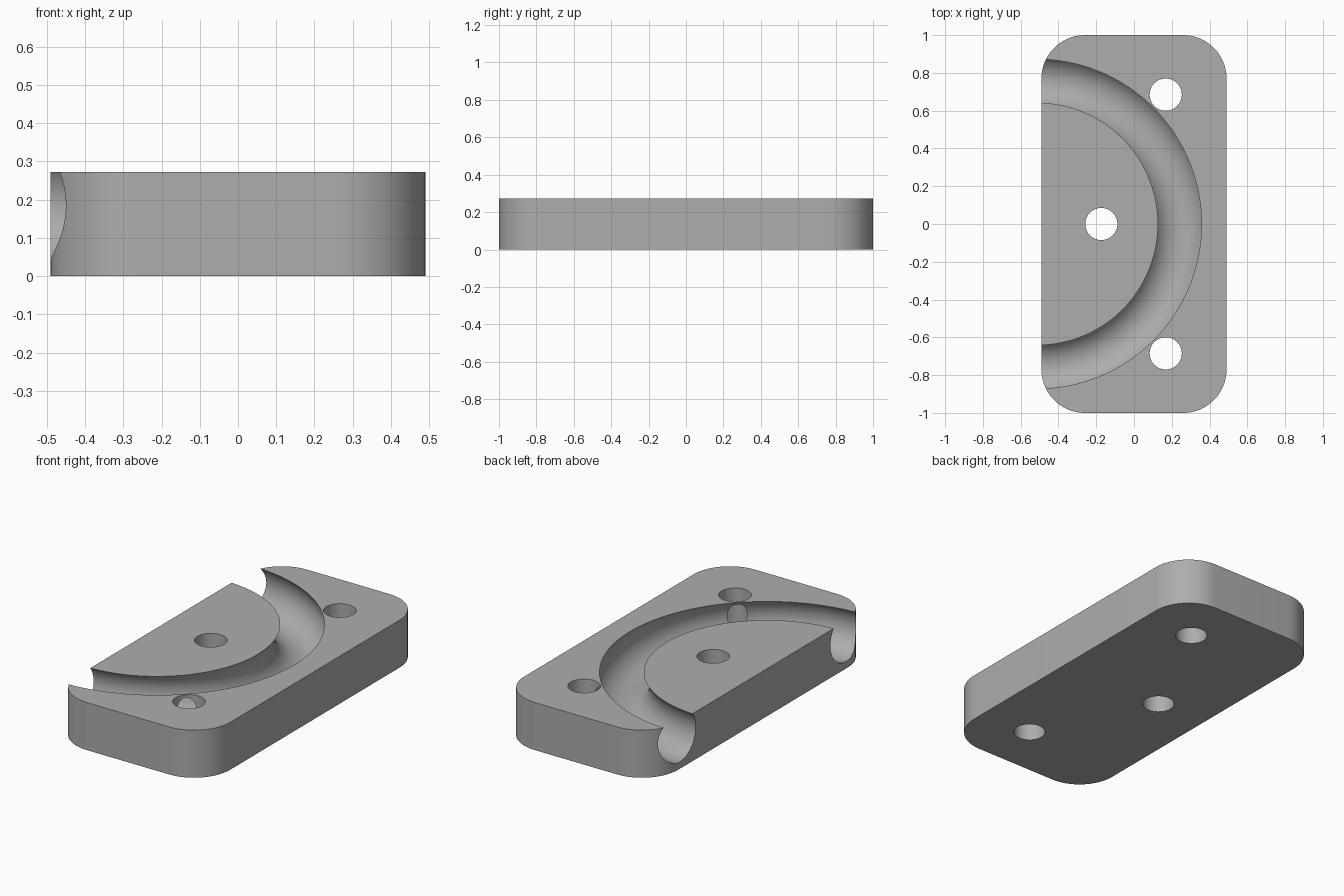
import bpy, bmesh, math
from mathutils import Vector

cube = bpy.data.objects.get("Cube")
if cube:
    bpy.data.objects.remove(cube, do_unlink=True)

HALF_X, HALF_Y, HEIGHT, CORNER = 0.49, 1.0, 0.273, 0.23
HOLE_R = 0.085
HOLES = [(-0.173, 0), (0.168, 0.685), (0.168, -0.685)]
GROOVE_X, GROOVE_Z, GROOVE_R, TUBE_R = -0.515, 0.185, 0.757, 0.145

gray = bpy.data.materials.new("plain gray")
gray.use_nodes = True
color = (0.42, 0.42, 0.42, 1)
gray.diffuse_color = color
gray.node_tree.nodes["Principled BSDF"].inputs["Base Color"].default_value = color


def rounded_block(name):
    """Rectangular plate with rounded vertical corners."""
    bm = bmesh.new()
    steps = 16
    outline = []
    for quarter, (sx, sy) in enumerate([(1, 1), (-1, 1), (-1, -1), (1, -1)]):
        for i in range(steps + 1):
            a = (quarter + i / steps) * math.pi / 2
            outline.append(bm.verts.new((sx * (HALF_X - CORNER) + CORNER * math.cos(a),
                                         sy * (HALF_Y - CORNER) + CORNER * math.sin(a), 0)))
    base = bm.faces.new(outline)
    top = bmesh.ops.extrude_face_region(bm, geom=[base])["geom"]
    bmesh.ops.translate(bm, vec=Vector((0, 0, HEIGHT)),
                        verts=[v for v in top if isinstance(v, bmesh.types.BMVert)])
    bmesh.ops.recalc_face_normals(bm, faces=bm.faces)
    mesh = bpy.data.meshes.new(name)
    bm.to_mesh(mesh)
    bm.free()
    obj = bpy.data.objects.new(name, mesh)
    bpy.context.collection.objects.link(obj)
    mesh.materials.append(gray)
    return obj


def cut(target, cutter):
    """Subtract the cutter and discard it."""
    cutter.hide_render = True
    cutter.data.materials.append(gray)
    mod = target.modifiers.new("cut", "BOOLEAN")
    mod.operation, mod.solver, mod.object = "DIFFERENCE", "EXACT", cutter
    bpy.ops.object.select_all(action="DESELECT")
    bpy.context.view_layer.objects.active = target
    target.select_set(True)
    bpy.ops.object.modifier_apply(modifier=mod.name)
    bpy.data.objects.remove(cutter, do_unlink=True)


# Plate body
plate = rounded_block("bending_plate")

# Half-ring groove with undercut walls
bpy.ops.mesh.primitive_torus_add(major_segments=160, minor_segments=64,
                                 major_radius=GROOVE_R, minor_radius=TUBE_R,
                                 location=(GROOVE_X, 0, GROOVE_Z))
cut(plate, bpy.context.object)

# Bolt holes
for x, y in HOLES:
    bpy.ops.mesh.primitive_cylinder_add(vertices=64, radius=HOLE_R, depth=1,
                                        location=(x, y, HEIGHT / 2))
    cut(plate, bpy.context.object)

# Smooth curved walls, keep the rims crisp
plate.select_set(True)
bpy.context.view_layer.objects.active = plate
bpy.ops.object.shade_smooth_by_angle(angle=math.radians(25))
